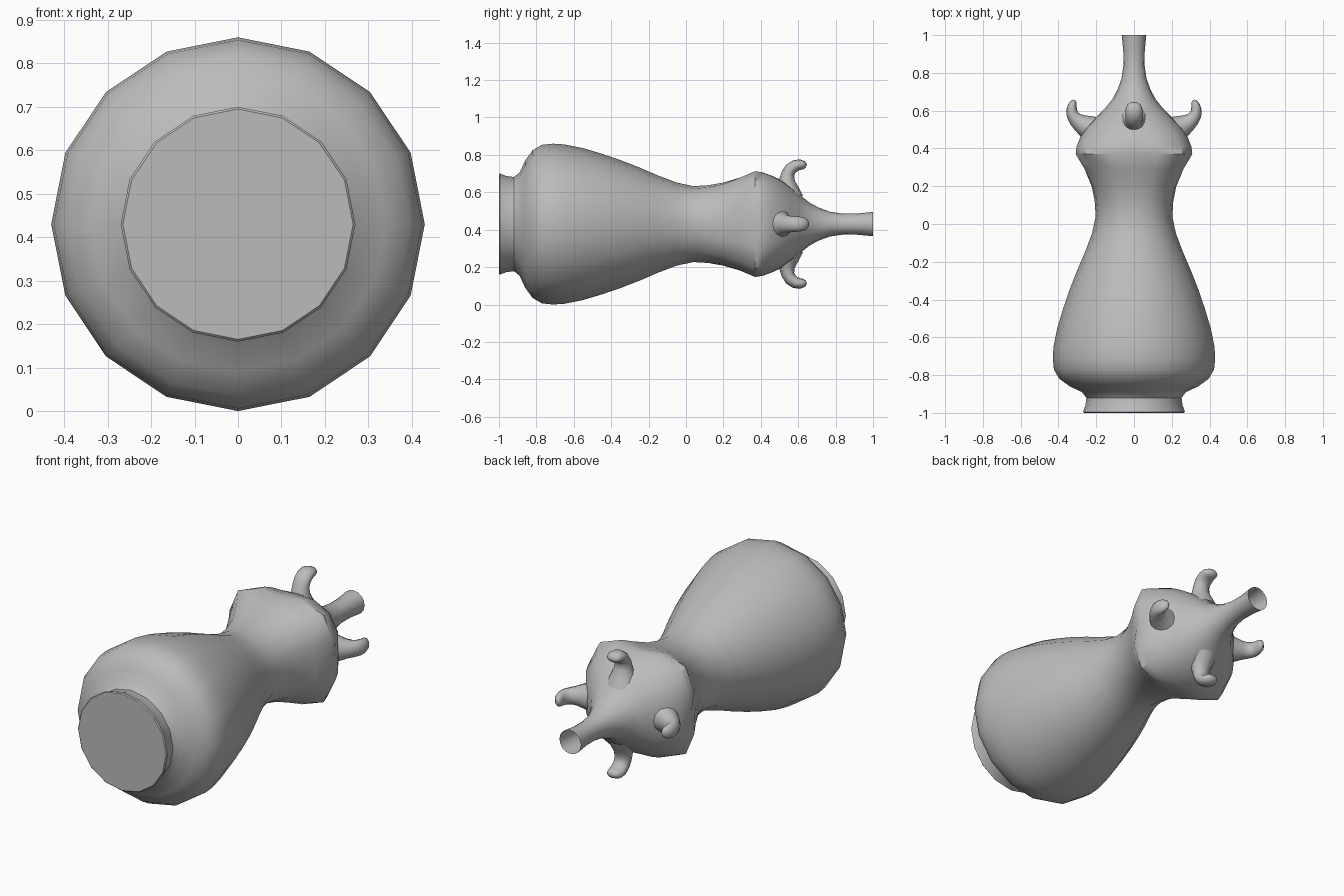
import bpy, bmesh, math
from mathutils import Vector

if "Cube" in bpy.data.objects:
    bpy.data.objects.remove(bpy.data.objects["Cube"])

CZ = 0.43      # height of the long axis
SIDES = 16

grey = bpy.data.materials.new("clay grey")
grey.diffuse_color = (0.5, 0.5, 0.5, 1)
grey.use_nodes = True
grey.node_tree.nodes["Principled BSDF"].inputs["Base Color"].default_value = grey.diffuse_color


def loft(name, rings, cap_start=False, cap_end=False, angle=40):
    """Skin a list of vertex rings into one smooth-shaded object."""
    bm = bmesh.new()
    loops = [[bm.verts.new(p) for p in ring] for ring in rings]
    n = len(loops[0])
    for a, b in zip(loops, loops[1:]):
        for i in range(n):
            j = (i + 1) % n
            bm.faces.new((a[i], a[j], b[j], b[i]))
    if cap_start:
        bm.faces.new(loops[0][::-1])
    if cap_end:
        bm.faces.new(loops[-1])
    bmesh.ops.recalc_face_normals(bm, faces=bm.faces)
    me = bpy.data.meshes.new(name)
    bm.to_mesh(me)
    bm.free()
    me.materials.append(grey)
    ob = bpy.data.objects.new(name, me)
    bpy.context.collection.objects.link(ob)
    bpy.context.view_layer.objects.active = ob
    ob.select_set(True)
    bpy.ops.object.shade_smooth_by_angle(angle=math.radians(angle))
    ob.select_set(False)
    return ob


# Vase body: (y, radius, corner bulge, sideways stretch)
profile = [
    (-1.0, .265, 0, 1), (-.995, .27, 0, 1), (-.96, .257, 0, 1),
    (-.92, .252, 0, 1), (-.89, .275, 0, 1), (-.86, .34, 0, 1),
    (-.82, .395, 0, 1), (-.77, .424, 0, 1), (-.71, .43, 0, 1),
    (-.65, .426, 0, 1), (-.55, .406, 0, 1), (-.45, .376, 0, 1),
    (-.35, .342, 0, 1), (-.25, .303, 0, 1), (-.15, .26, 0, 1),
    (-.05, .222, 0, 1), (.04, .203, .02, 1), (.12, .208, .04, 1),
    (.2, .222, .08, 1.01), (.29, .248, .15, 1.05), (.37, .268, .25, 1.09),
    (.41, .27, .19, 1.1), (.46, .258, .13, 1.1), (.51, .235, .09, 1.08),
    (.56, .2, .06, 1.04), (.61, .155, .03, 1), (.66, .115, 0, 1),
    (.71, .088, 0, 1), (.77, .066, 0, 1), (.84, .056, 0, 1),
    (.92, .057, 0, 1), (1.0, .065, 0, 1)]

rings = []
for y, r, bulge, stretch in profile:
    ring = []
    for i in range(SIDES):
        a = 2 * math.pi * i / SIDES
        rr = r * (1 + bulge * abs(math.sin(2 * a)) ** 1.6)
        ring.append((rr * math.cos(a) * stretch, y, CZ + rr * math.sin(a)))
    rings.append(ring)
loft("vase_body", rings, cap_start=True)


def horn(name, turn, path):
    """Curved flattened horn; path holds (outward, y, half width, half thickness)."""
    out = Vector((math.cos(turn), 0, math.sin(turn)))
    fwd = Vector((0, 1, 0))
    side = out.cross(fwd)
    pts = [out * o + fwd * y for o, y, w, t in path]
    hoops = []
    for k, (o, y, w, t) in enumerate(path):
        d = (pts[min(k + 1, len(pts) - 1)] - pts[max(k - 1, 0)]).normalized()
        nrm = side.cross(d)
        hoop = []
        for i in range(12):
            a = 2 * math.pi * i / 12
            hoop.append(pts[k] + side * w * math.cos(a) + nrm * t * math.sin(a)
                        + Vector((0, 0, CZ)))
        hoops.append(hoop)
    loft(name, hoops, cap_end=True, angle=60)


# Four horns around the shoulder
upright = [(.15, .54, .085, .085), (.2, .54, .06, .06), (.235, .54, .048, .042),
           (.27, .545, .045, .035), (.295, .56, .045, .033), (.313, .585, .045, .031),
           (.318, .61, .044, .028), (.314, .632, .036, .022), (.31, .643, .018, .01)]
sideways = [(.2, .49, .09, .08), (.25, .515, .065, .062), (.285, .535, .05, .048),
            (.31, .555, .044, .038), (.326, .58, .042, .032), (.33, .605, .04, .028),
            (.326, .63, .036, .023), (.318, .647, .026, .015), (.313, .655, .012, .007)]
horn("horn_right", 0, sideways)
horn("horn_top", math.pi / 2, upright)
horn("horn_left", math.pi, sideways)
horn("horn_bottom", -math.pi / 2, upright)
